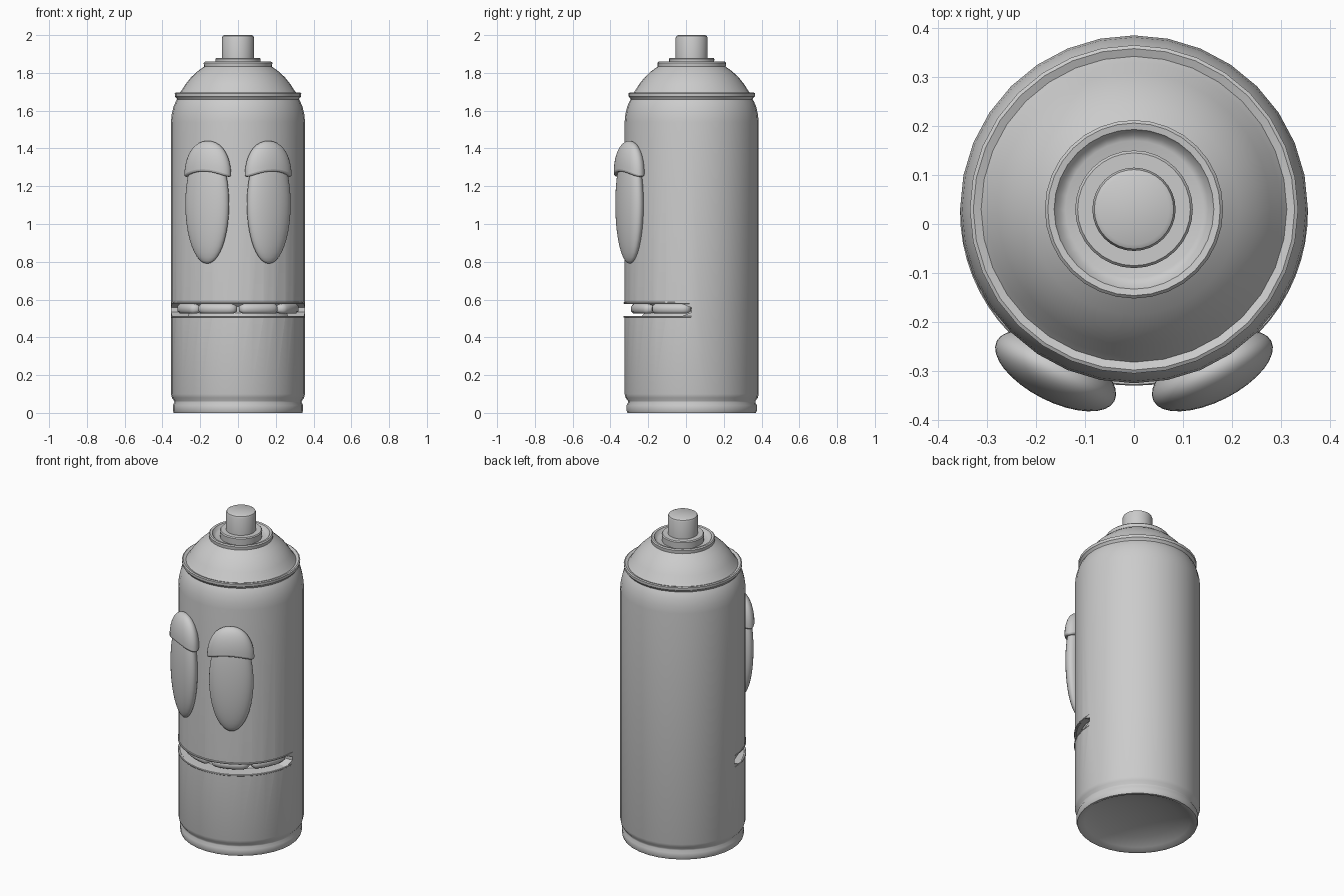
import bpy, bmesh
from math import sin, cos, pi, radians

if "Cube" in bpy.data.objects:
    bpy.data.objects.remove(bpy.data.objects["Cube"])

CY = 0.03  # axis of the can in y
grey = bpy.data.materials.new("light_grey")
grey.use_nodes = True
grey.diffuse_color = (0.6, 0.6, 0.6, 1)
grey.node_tree.nodes["Principled BSDF"].inputs["Base Color"].default_value = (0.6, 0.6, 0.6, 1)


def finish(name, bm, angle=35):
    bmesh.ops.recalc_face_normals(bm, faces=bm.faces)
    mesh = bpy.data.meshes.new(name)
    bm.to_mesh(mesh)
    bm.free()
    mesh.materials.append(grey)
    ob = bpy.data.objects.new(name, mesh)
    bpy.context.collection.objects.link(ob)
    if angle:
        smooth(ob, angle)
    return ob


def smooth(ob, angle):
    bpy.ops.object.select_all(action='DESELECT')
    ob.select_set(True)
    bpy.context.view_layer.objects.active = ob
    bpy.ops.object.shade_smooth_by_angle(angle=radians(angle))


def lathe(name, profile, segments=32, angle=35):
    bm = bmesh.new()
    vs = [bm.verts.new((r, 0, z)) for r, z in profile]
    es = [bm.edges.new(p) for p in zip(vs, vs[1:])]
    bmesh.ops.spin(bm, geom=vs + es, axis=(0, 0, 1), cent=(0, 0, 0),
                   steps=segments, angle=2 * pi)
    bmesh.ops.remove_doubles(bm, verts=bm.verts, dist=1e-4)
    ob = finish(name, bm, angle)
    ob.location.y = CY
    return ob


def arc_sweep(name, stations, angle=40):
    """Skin rounded sections: (angle, inner radius, outer radius, z, half height)."""
    bm = bmesh.new()
    rings = []
    for a, r0, r1, z, h in stations:
        c = min(h, (r1 - r0) / 2) * 0.5
        sec = [(r0 + c, -h), (r1 - c, -h), (r1, c - h), (r1, h - c),
               (r1 - c, h), (r0 + c, h), (r0, h - c), (r0, c - h)]
        rings.append([bm.verts.new((r * cos(a), CY + r * sin(a), z + dz)) for r, dz in sec])
    for p, q in zip(rings, rings[1:]):
        for i in range(8):
            j = (i + 1) % 8
            bm.faces.new((p[i], p[j], q[j], q[i]))
    bm.faces.new(rings[0])
    bm.faces.new(rings[-1])
    return finish(name, bm, angle)


# Can body with concave base and rolled foot
body = lathe("can_body", [
    (0, 0.07), (0.13, 0.06), (0.23, 0.04), (0.3, 0.015), (0.325, 0), (0.34, 0),
    (0.345, 0.012), (0.345, 0.04), (0.337, 0.055), (0.338, 0.064), (0.35, 0.08),
    (0.355, 0.1), (0.355, 1.54), (0.351, 1.58), (0.342, 1.62), (0.329, 1.65),
    (0.32, 1.665), (0, 1.665)])

# Mouth slot, a half ring with rounded ends
steps = 40
slot = []
for i in range(steps + 1):
    a = pi + pi * i / steps
    end = min(i, steps - i) / 2
    h = 0.034 * min(1, 0.35 + 0.65 * end)
    slot.append((a, 0.25, 0.45, 0.545, h))
cutter = arc_sweep("mouth_cutter", slot, None)
cutter.hide_render = True
cutter.hide_viewport = True
cut = body.modifiers.new("mouth", 'BOOLEAN')
cut.object = cutter
cut.solver = 'EXACT'
bpy.context.view_layer.objects.active = body
bpy.ops.object.modifier_apply(modifier=cut.name)
bpy.data.objects.remove(cutter)
smooth(body, 35)

# Flared lips along both edges of the slot
for name, z in (("upper_lip", 0.581), ("lower_lip", 0.509)):
    arc_sweep(name, [(pi + pi * i / 32, 0.345, 0.355 + 0.005 * sin(pi * i / 32), z, 0.005)
                     for i in range(33)])

# Four rounded teeth
for k in range(4):
    tooth = []
    for i in range(13):
        t = i / 12
        swell = (1 - abs(2 * t - 1) ** 6) ** 0.5
        a = pi + (k + 0.02 + 0.96 * t) * pi / 4
        tooth.append((a, 0.27, 0.3 + 0.025 * swell, 0.551, 0.014 + 0.012 * swell))
    arc_sweep(f"tooth_{k + 1}", tooth, 60)

# Shoulder dome with seam flange, top rim and valve cup
lathe("shoulder", [
    (0.0, 1.65), (0.318, 1.65), (0.325, 1.665), (0.334, 1.675), (0.335, 1.692), (0.328, 1.696),
    (0.312, 1.69), (0.3, 1.705), (0.278, 1.74), (0.25, 1.775), (0.215, 1.808),
    (0.18, 1.833), (0.182, 1.853), (0.176, 1.859), (0.163, 1.857),
    (0.152, 1.84), (0.14, 1.835), (0, 1.835)])
lathe("valve_collar", [(0, 1.83), (0.118, 1.83), (0.12, 1.874), (0.115, 1.88), (0, 1.88)])
lathe("spray_nozzle", [(0, 1.87), (0.085, 1.87), (0.085, 1.985), (0.081, 1.995),
                       (0.072, 2.0), (0, 2.0)])

# Eyes and eyelids, turned to follow the can
for side, s in (("left", 1), ("right", -1)):
    bm = bmesh.new()
    bmesh.ops.create_uvsphere(bm, u_segments=32, v_segments=20, radius=1)
    for v in bm.verts:
        v.co = (v.co.x * 0.127, v.co.y * 0.055, v.co.z * 0.315)
    eye = finish(f"{side}_eye", bm, 60)
    eye.location = (s * 0.163, -0.299, 1.105)

    n = 12
    outline = [(0, 0.0), (0.93, 0.0), (0.98, 0.004)]
    outline += [(cos(pi / 2 * i / n), 0.014 + 0.181 * sin(pi / 2 * i / n)) for i in range(n + 1)]
    lid = lathe(f"{side}_eyelid", outline, 32, 50)
    for v in lid.data.vertices:
        x, y, z = v.co
        arch = 0.034 * (1 - x * x) * (1 - z / 0.195)
        v.co = (x * 0.135, y * 0.062, z + arch)
    lid.location = (s * 0.16, -0.3, 1.245)
    for ob in (eye, lid):
        ob.rotation_euler.z = s * radians(27)
